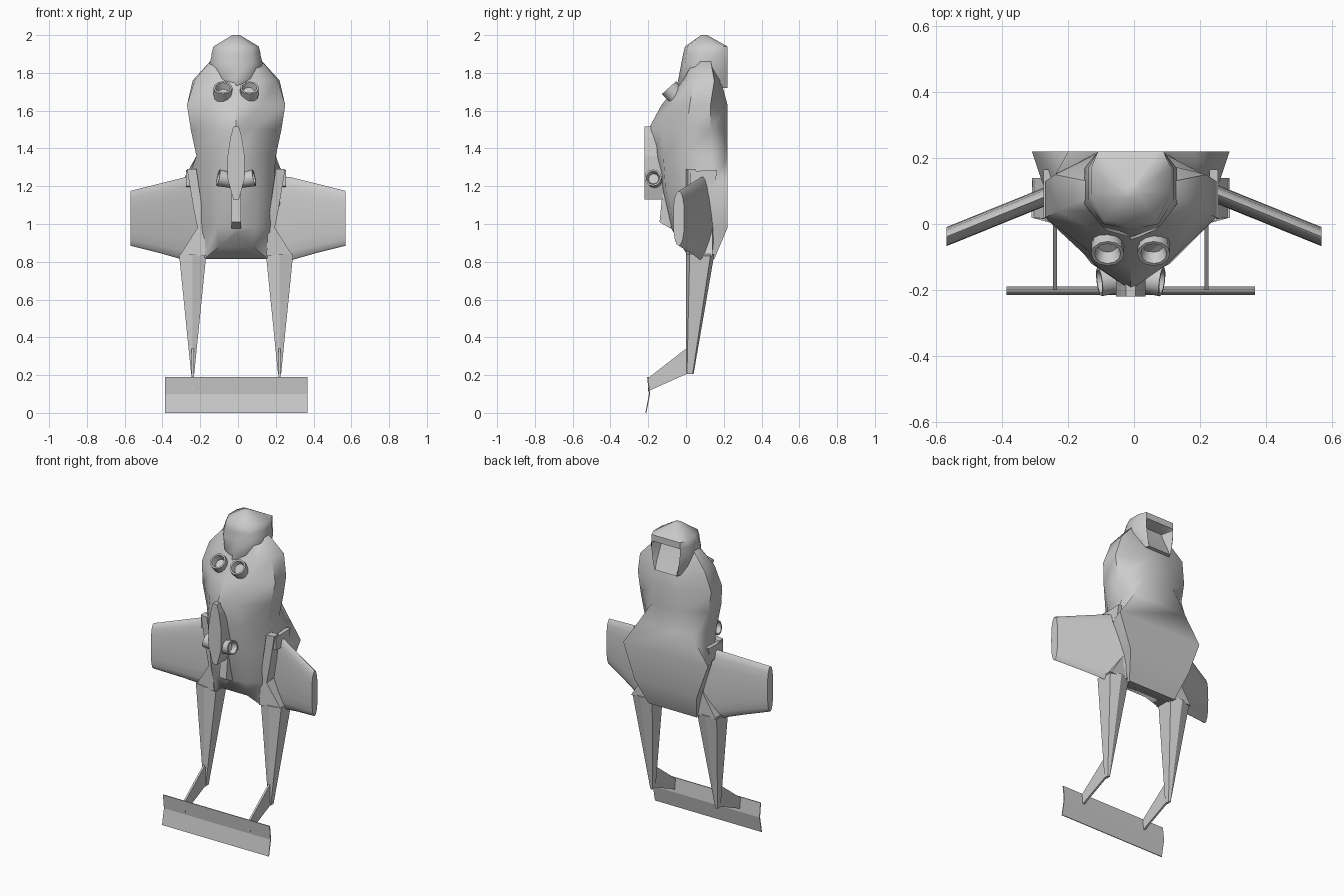
import bpy, bmesh, math
from mathutils import Vector

cube = bpy.data.objects.get("Cube")
if cube:
    bpy.data.objects.remove(cube)

CX = -0.01  # symmetry plane of hull and legs

grey = bpy.data.materials.new("hull grey")
grey.use_nodes = True
grey.diffuse_color = (0.6, 0.6, 0.6, 1)
grey.node_tree.nodes["Principled BSDF"].inputs["Base Color"].default_value = (0.6, 0.6, 0.6, 1)


def finish(name, bm, smooth=0):
    bmesh.ops.recalc_face_normals(bm, faces=bm.faces)
    mesh = bpy.data.meshes.new(name)
    bm.to_mesh(mesh)
    bm.free()
    mesh.materials.append(grey)
    ob = bpy.data.objects.new(name, mesh)
    bpy.context.collection.objects.link(ob)
    if smooth:
        bpy.ops.object.select_all(action="DESELECT")
        ob.select_set(True)
        bpy.context.view_layer.objects.active = ob
        bpy.ops.object.shade_smooth_by_angle(angle=math.radians(smooth))


def loft(name, rings, smooth=0):
    """Skin a list of equal-sized closed rings of points and cap both ends."""
    bm = bmesh.new()
    rows = [[bm.verts.new(p) for p in ring] for ring in rings]
    n = len(rows[0])
    for a, b in zip(rows, rows[1:]):
        for i in range(n):
            j = (i + 1) % n
            bm.faces.new((a[i], a[j], b[j], b[i]))
    bm.faces.new(rows[0])
    bm.faces.new(rows[-1])
    finish(name, bm, smooth)


def half_ring(z, half, rise=0):
    """Mirror half a section, back to front centre; rise arches it at the middle."""
    pts = [(x, y, z + rise * max(0, 1 - x / .17)) for x, y in half]
    right = [(CX + x, y, h) for x, y, h in pts]
    left = [(CX - x, y, h) for x, y, h in pts[:-1]]
    return right + left[::-1]


def tube(name, start, end, r0, r1, bore, segs=12):
    """Open tube with a recessed tapering bore at its end."""
    start, end = Vector(start), Vector(end)
    axis = (end - start).normalized()
    turn = axis.to_track_quat("Z", "Y")

    def ring(c, r):
        return [c + turn @ Vector((r * math.cos(t), r * math.sin(t), 0))
                for t in (math.tau * i / segs for i in range(segs))]
    loft(name, [ring(start, r0), ring(end, r1), ring(end, r1 * 0.8),
                ring(end - axis * bore, r1 * 0.6)], 35)


def prism(name, outline, x0, x1):
    """Side outline (y, z) extruded across x."""
    loft(name, [[(x, y, z) for y, z in outline] for x in (x0, x1)])


# Main hull: flat back, rounded sides, ridge at the front, arched lower edge
loft("hull", [
    half_ring(1.87, [(.08, .13), (.13, .13), (.13, .08), (.09, .04), (0, .02)]),
    half_ring(1.76, [(.09, .185), (.23, .15), (.22, .04), (.13, -.01), (0, -.025)]),
    half_ring(1.63, [(.09, .22), (.26, .13), (.26, .02), (.13, -.08), (0, -.13)]),
    half_ring(1.50, [(.10, .22), (.24, .13), (.24, .00), (.10, -.13), (0, -.20)]),
    half_ring(1.36, [(.19, .22), (.21, .13), (.21, .00), (.12, -.12), (0, -.17)]),
    half_ring(1.20, [(.30, .22), (.27, .13), (.20, .02), (.12, -.11), (0, -.13)]),
    half_ring(0.98, [(.22, .22), (.20, .13), (.18, .00), (.10, -.06), (0, -.08)]),
    half_ring(0.815, [(.17, .15), (.17, .11), (.17, .02), (.09, -.02), (0, -.06)], .135),
], 50)

# Domed head with a sloping recess in its back
loft("head", [
    half_ring(2.00, [(.008, .112), (.01, .11), (.02, .10), (.02, .09), (.01, .08), (0, .08)]),
    half_ring(1.94, [(.08, .22), (.10, .22), (.12, .17), (.12, .09), (.08, .01), (0, -.005)]),
    half_ring(1.90, [(.08, .22), (.10, .22), (.13, .17), (.13, .075), (.085, .0), (0, -.015)]),
    half_ring(1.89, [(.08, .14), (.10, .22), (.13, .17), (.13, .07), (.085, .0), (0, -.017)]),
    half_ring(1.85, [(.08, .155), (.10, .22), (.14, .17), (.14, .06), (.09, -.005), (0, -.025)]),
    half_ring(1.77, [(.08, .195), (.09, .22), (.12, .17), (.11, .03), (.07, -.02), (0, -.04)]),
    half_ring(1.72, [(.075, .22), (.08, .22), (.10, .17), (.08, .06), (.02, -.02), (0, -.05)]),
], 50)

# Front keel, pointed at both ends
loft("front_keel", [
    [(CX + s * w, y, z) for s, y in ((-1, -.22), (1, -.22), (1, -.08), (-1, -.08))]
    for z, w in ((1.13, .015), (1.24, .045), (1.36, .045), (1.46, .03), (1.515, .015))])

# Strut under the keel
prism("lower_strut", [(-.125, 1.16), (-.14, 1.01), (-.08, .975), (-.05, 1.16)],
      CX - .025, CX + .025)

# Kinked landing board
prism("landing_board", [(-.2, .19), (-.19, .1), (-.21, 0), (-.215, 0), (-.196, .1), (-.206, .19)],
      CX - .377, CX + .377)

for side, s in (("left", 1), ("right", -1)):
    # Eye tube, aimed up and forward
    ex = CX + s * .07
    tube(side + "_eye_tube", (ex, -.03, 1.655), (ex, -.09, 1.722), .048, .05, .04)

    # Stub nozzle beside the keel
    tube(side + "_nozzle", (CX + s * .02, -.165, 1.23), (CX + s * .095, -.175, 1.245), .04, .045, .03)

    # Leg: ridged box section tapering to the ankle
    lx = CX + s * .23
    loft(side + "_leg", [
        [(lx + s * k * w, f * d, z) for k, f in
         ((-1, .13), (0, 0), (1, .13), (.95, .87), (0, 1), (-1, .87))]
        for z, w, d in ((.205, .008, .04), (.84, .072, .15))])

    # Hip blade running up from the leg
    loft(side + "_hip_blade", [
        [(CX + s * a, 0, z), (CX + s * b, f, z), (CX + s * b, d, z), (CX + s * a, d, z)]
        for z, a, b, f, d in ((.83, .16, .30, .02, .14), (.98, .17, .205, .01, .14),
                              (1.08, .18, .225, .01, .13), (1.29, .21, .26, .01, .05))])

    # Foot reaching forward to the board
    prism(side + "_foot", [(0, .34), (-.2, .185), (-.2, .115), (0, .205), (.035, .205)],
          lx - .006, lx + .006)

    # Wing: rounded slab, taller at the root and swept to the front
    rings = []
    for x, lo, hi in ((.18, .80, 1.25), (.27, .805, 1.25), (.41, .845, 1.215), (.57, .885, 1.175)):
        mid, half = (lo + hi) / 2, (hi - lo) / 2
        rings.append([(s * x, .083 - .405 * (x - .27) + .029 * math.cos(t),
                       mid + half * math.copysign(abs(math.sin(t)) ** .7, math.sin(t)))
                      for t in (math.tau * i / 16 for i in range(16))])
    loft(side + "_wing", rings, 40)

    # Bracket above the wing root
    prism(side + "_wing_bracket", [(.02, 1.28), (.165, 1.285), (.15, 1.19), (.02, 1.2)],
          CX + s * .24, CX + s * .265)
